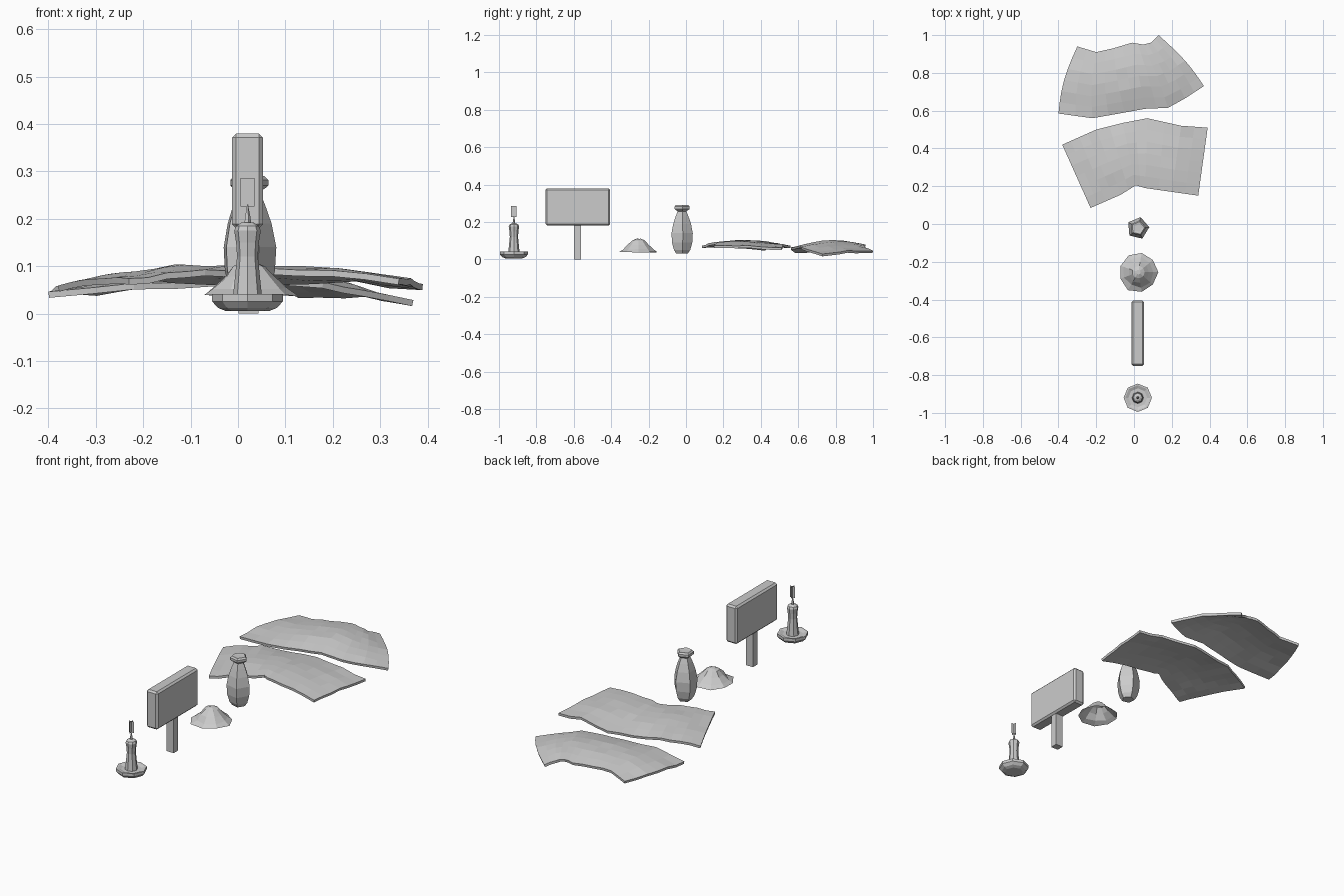
import bpy, bmesh, math, random
from mathutils import Matrix

if "Cube" in bpy.data.objects:
    bpy.data.objects.remove(bpy.data.objects["Cube"])

random.seed(4)


def finish(name, bm, recalc=True):
    if recalc:
        bmesh.ops.recalc_face_normals(bm, faces=bm.faces)
    me = bpy.data.meshes.new(name)
    bm.to_mesh(me)
    bm.free()
    ob = bpy.data.objects.new(name, me)
    bpy.context.collection.objects.link(ob)
    return ob


def lathe(name, x, y, profile, sides, turn=0.0, jitter=0.0, caps=True):
    """Stack polygon rings (radius, z) and skin them."""
    bm = bmesh.new()
    rings = []
    for r, z in profile:
        ring = []
        for i in range(sides):
            a = turn + math.tau * i / sides
            rr = r * (1 + random.uniform(-jitter, jitter))
            zz = z + random.uniform(-jitter, jitter) * 0.03
            ring.append(bm.verts.new((x + rr * math.cos(a), y + rr * math.sin(a), zz)))
        rings.append(ring)
    for a, b in zip(rings, rings[1:]):
        for i in range(sides):
            j = (i + 1) % sides
            bm.faces.new((a[i], a[j], b[j], b[i]))
    if caps:
        bm.faces.new(rings[0][::-1])
    bm.faces.new(rings[-1])
    return finish(name, bm)


def box(name, centre, size, bevel=0.0):
    bm = bmesh.new()
    bmesh.ops.create_cube(bm, size=1, matrix=Matrix.Translation(centre) @ Matrix.Diagonal((*size, 1)))
    if bevel:
        bmesh.ops.bevel(bm, geom=bm.edges[:], offset=bevel, segments=1, affect='EDGES')
    return finish(name, bm)


def along(pts, t):
    s = t * (len(pts) - 1)
    i = min(int(s), len(pts) - 2)
    f = s - i
    return [p + (q - p) * f for p, q in zip(pts[i], pts[i + 1])]


def sheet(name, front, back, hump, bulge, nu=12, nv=6, thick=0.013):
    """Draped sheet lofted between a front and a back edge."""
    bm = bmesh.new()
    grid = []
    for j in range(nv + 1):
        v = j / nv
        row = []
        for i in range(nu + 1):
            u = i / nu
            a, b = along(front, u), along(back, u)
            x, y, z = [p + (q - p) * v for p, q in zip(a, b)]
            s = math.sin(math.pi * v)
            x += bulge * (2 * u - 1) * s
            z += hump * s * (0.4 + 0.6 * math.sin(math.pi * u)) + random.uniform(-.003, .003)
            row.append(bm.verts.new((x, y, z)))
        grid.append(row)
    for r, q in zip(grid, grid[1:]):
        for i in range(nu):
            bm.faces.new((r[i], r[i + 1], q[i + 1], q[i]))
    ob = finish(name, bm, recalc=False)
    m = ob.modifiers.new("thickness", 'SOLIDIFY')
    m.thickness = thick
    m.offset = -1
    return ob


# Candle on its dish
lathe("candle_dish", 0.02, -0.92,
      [(.045, .005), (.062, .012), (.075, .026), (.075, .041), (.066, .041), (.05, .034)], 8)
lathe("candle", 0.02, -0.92,
      [(.031, .034), (.028, .06), (.022, .12), (.024, .15), (.028, .175), (.024, .185), (.013, .192)], 8)
lathe("wick", 0.02, -0.92, [(.008, .19), (.006, .205), (.001, .23)], 5)
bm = bmesh.new()
for dx, dy in ((.015, 0), (0, .015)):
    bm.faces.new([bm.verts.new((.02 + s * dx, -.92 + s * dy, z))
                  for s, z in ((-1, .226), (1, .226), (1, .286), (-1, .286))])
finish("flame", bm, recalc=False)

# Sign board and post
box("sign_board", (.02, -.578, .28), (.066, .346, .2), .009)
box("sign_post", (.022, -.58, .1), (.042, .038, .2))

# Loose heap, open underneath
lathe("heap", 0.023, -0.255,
      [(.103, .038), (.08, .053), (.055, .078), (.033, .1), (.012, .109)],
      9, jitter=.07, caps=False)

# Bottle
lathe("bottle", 0.021, -0.022,
      [(.032, .03), (.046, .05), (.057, .09), (.06, .14), (.05, .19), (.036, .23), (.025, .257),
       (.036, .264), (.043, .27), (.043, .282), (.035, .29), (.02, .288)], 5, turn=.08)

# Two draped cloth sheets
sheet("cloth_front",
      [(-.23, .085, .074), (-.15, .12, .084), (-.07, .155, .092), (.01, .205, .095),
       (.06, .19, .096), (.2, .17, .092), (.34, .15, .072)],
      [(-.38, .42, .06), (-.29, .46, .075), (-.2, .5, .082), (-.06, .535, .075),
       (.07, .56, .07), (.25, .52, .078), (.39, .51, .06)], .015, 0)
sheet("cloth_back",
      [(-.4, .585, .045), (-.22, .56, .062), (-.05, .59, .072), (.06, .61, .075),
       (.18, .615, .066), (.27, .665, .047), (.37, .73, .027)],
      [(-.3, .94, .05), (-.2, .91, .068), (-.11, .93, .076), (-.01, .96, .08),
       (.05, .95, .076), (.09, .96, .065), (.13, 1.0, .045)], .024, .02)
